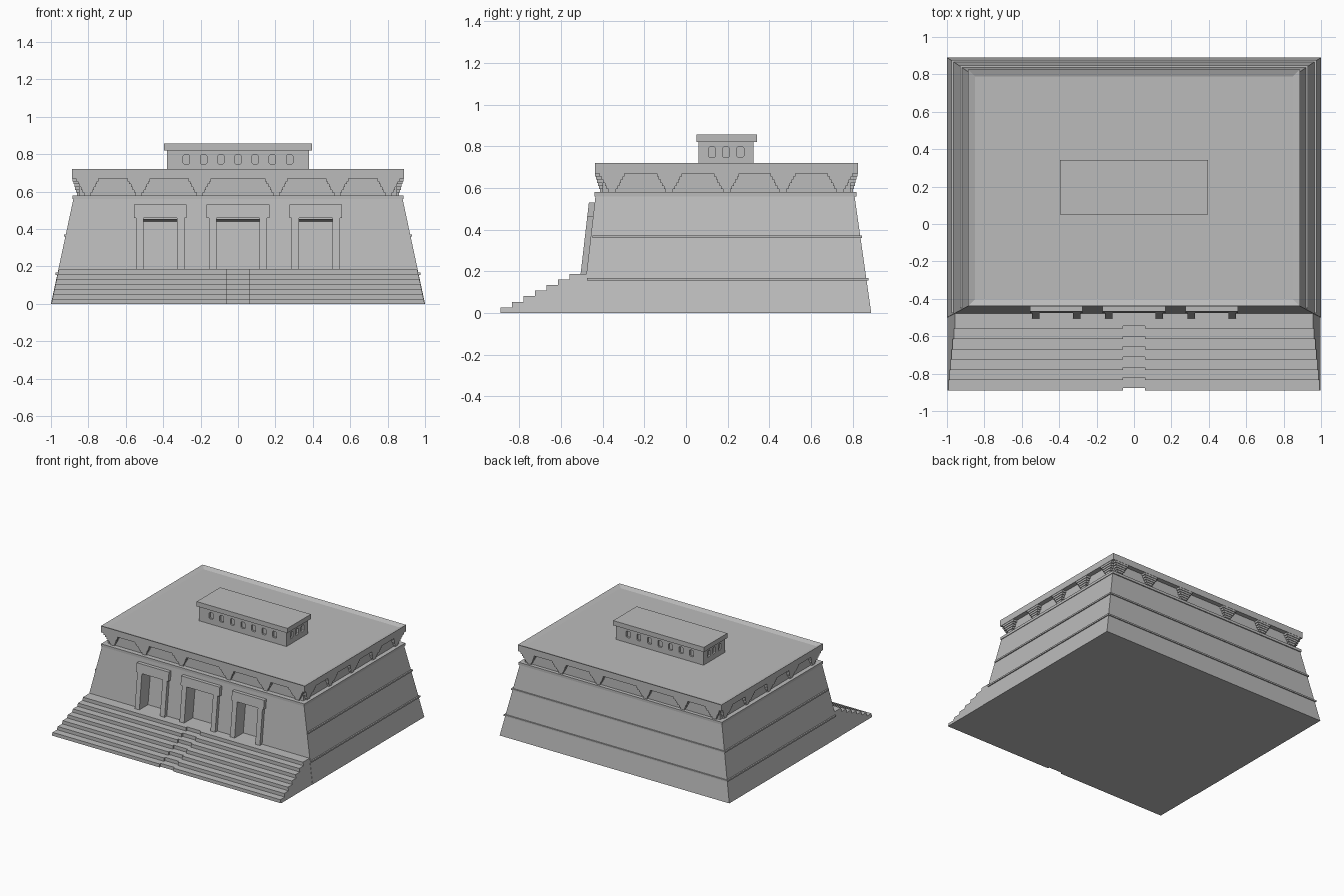
import bpy, bmesh

if "Cube" in bpy.data.objects:
    bpy.data.objects.remove(bpy.data.objects["Cube"])

stone = bpy.data.materials.new("grey_stone")
stone.diffuse_color = (0.5, 0.5, 0.5, 1)
stone.use_nodes = True
stone.node_tree.nodes["Principled BSDF"].inputs["Base Color"].default_value = stone.diffuse_color

SIDE, FRONT, BACK = 0.214, 0.116, 0.143      # wall lean per unit of height


def side_x(z): return 1 - SIDE * z
def front_y(z): return -0.5 + FRONT * z
def back_y(z): return 0.89 - BACK * z


def finish(name, bm):
    bmesh.ops.recalc_face_normals(bm, faces=bm.faces[:])
    me = bpy.data.meshes.new(name)
    bm.to_mesh(me)
    bm.free()
    me.materials.append(stone)
    ob = bpy.data.objects.new(name, me)
    bpy.context.collection.objects.link(ob)
    return ob


def loft(bm, a, b):
    """Solid between two matching outlines."""
    va = [bm.verts.new(p) for p in a]
    vb = [bm.verts.new(p) for p in b]
    bm.faces.new(va)
    bm.faces.new(vb[::-1])
    n = len(va)
    for i in range(n):
        j = (i + 1) % n
        bm.faces.new((va[i], vb[i], vb[j], va[j]))


def rect(x0, x1, y0, y1, z):
    return [(x0, y0, z), (x1, y0, z), (x1, y1, z), (x0, y1, z)]


def box(bm, x0, x1, y0, y1, z0, z1):
    loft(bm, rect(x0, x1, y0, y1, z0), rect(x0, x1, y0, y1, z1))


def leaning_box(bm, x0, x1, d0, d1, z0, z1):
    """Box following the front wall; d0 and d1 are offsets from the wall."""
    loft(bm, rect(x0, x1, front_y(z0) + d0, front_y(z0) + d1, z0),
         rect(x0, x1, front_y(z1) + d0, front_y(z1) + d1, z1))


def cut(ob, cutter):
    m = ob.modifiers.new("openings", 'BOOLEAN')
    m.operation = 'DIFFERENCE'
    m.solver = 'EXACT'
    m.object = cutter
    cutter.hide_render = True
    cutter.hide_viewport = True


# battered main walls
bm = bmesh.new()
loft(bm, *[rect(-side_x(z), side_x(z), front_y(z), back_y(z), z) for z in (0, 0.57)])
walls = finish("battered_walls", bm)

# doorways: centre, half opening, half lintel
FLOOR = 0.187
doors = [(-0.415, 0.09, 0.14), (0, 0.115, 0.168), (0.415, 0.09, 0.14)]
bm = bmesh.new()
for cx, ho, hl in doors:
    def ring(z, d0, d1, dz=0):
        r = rect(cx - ho, cx + ho, front_y(z) + d0, front_y(z) + d1, z)
        return [(x, y, zz - (dz if i > 1 else 0)) for i, (x, y, zz) in enumerate(r)]
    loft(bm, ring(FLOOR, -0.1, 0.08), ring(0.465, -0.1, 0.08, 0.025))
cut(walls, finish("doorway_cutter", bm))

# door frames
bm = bmesh.new()
for cx, ho, hl in doors:
    for s in (-1, 1):
        a, b = sorted((cx + s * ho, cx + s * (ho + 0.04)))
        leaning_box(bm, a, b, -0.028, 0.01, FLOOR, 0.46)
    leaning_box(bm, cx - hl, cx + hl, -0.028, 0.01, 0.46, 0.53)
finish("door_frames", bm)

# thin ledges on the sides and back
bm = bmesh.new()
for z, y0 in ((0.155, -0.475), (0.36, -0.45)):
    x, y = side_x(z), back_y(z)
    for s in (-1, 1):
        a, b = sorted((s * (x - 0.03), s * (x + 0.008)))
        box(bm, a, b, y0, y + 0.008, z, z + 0.012)
    box(bm, -x, x, y - 0.03, y + 0.008, z, z + 0.012)
finish("wall_ledges", bm)

# front stairs with a slightly sunken centre flight
RISE, RUN = FLOOR / 7, 0.055


def stairs(bm, x0, x1, drop):
    prof = [(-0.45, 0), (-0.89 + drop, 0)]
    for i in range(7):
        y = -0.89 + i * RUN + drop
        if i:
            prof.append((y, i * RISE))
        prof.append((y, (i + 1) * RISE))
    prof.append((-0.45, FLOOR))

    def side(x):
        return [(x * (side_x(z) - 0.002) if abs(x) == 1 else x, y, z) for y, z in prof]
    loft(bm, side(x0), side(x1))


for name, x0, x1, drop in (("left_stairs", -1, -0.06, 0), ("right_stairs", 0.06, 1, 0),
                           ("centre_stairs", -0.06, 0.06, 0.014)):
    bm = bmesh.new()
    stairs(bm, x0, x1, drop)
    finish(name, bm)

# string course and recessed frieze
bm = bmesh.new()
box(bm, -0.885, 0.885, -0.44, 0.818, 0.56, 0.58)
finish("string_course", bm)
CX, CY0, CY1 = 0.85, -0.402, 0.79
bm = bmesh.new()
box(bm, -CX, CX, CY0, CY1, 0.575, 0.675)
finish("frieze_core", bm)

# stepped brackets, widening upward
bm = bmesh.new()
N = 6
for i in range(N):
    z0 = 0.58 + 0.09 * i / N
    z1 = z0 + 0.09 / N
    t = i / (N - 1)
    h = 0.018 + 0.042 * t
    d = 0.012 + 0.022 * t
    for x in (-0.805, -0.53, -0.205, 0.205, 0.53, 0.805):
        box(bm, x - h, x + h, CY0 - d, CY0 + 0.01, z0, z1)
        box(bm, x - h, x + h, CY1 - 0.01, CY1 + d, z0, z1)
    for y in (-0.355, -0.08, 0.195, 0.465, 0.74):
        box(bm, -CX - d, -CX + 0.01, y - h, y + h, z0, z1)
        box(bm, CX - 0.01, CX + d, y - h, y + h, z0, z1)
finish("stepped_brackets", bm)

# cornice slab with a raised parapet rim
bm = bmesh.new()
box(bm, -0.887, 0.887, -0.438, 0.826, 0.67, 0.72)
bm.faces.ensure_lookup_table()
bm.normal_update()
top = max(bm.faces, key=lambda f: f.calc_center_median().z)
bmesh.ops.recalc_face_normals(bm, faces=bm.faces[:])
bmesh.ops.inset_region(bm, faces=[top], thickness=0.052)
for v in top.verts:
    v.co.z -= 0.014
finish("cornice_and_roof", bm)

# rooftop pavilion
PX, PY0, PY1 = 0.38, 0.06, 0.325
bm = bmesh.new()
box(bm, -PX, PX, PY0, PY1, 0.70, 0.825)
pavilion = finish("roof_pavilion", bm)
bm = bmesh.new()
box(bm, -0.395, 0.395, 0.05, 0.342, 0.82, 0.857)
finish("pavilion_roof", bm)

# pavilion windows with clipped corners
W, H, C, D = 0.017, 0.025, 0.006, 0.015
outline = [(-W + C, -H), (W - C, -H), (W, -H + C), (W, H - C),
           (W - C, H), (-W + C, H), (-W, H - C), (-W, -H + C)]
bm = bmesh.new()
for i in range(7):
    cx = (i - 3) * 0.092
    for y in (PY0, PY1):
        loft(bm, [(cx + u, y - D, 0.772 + v) for u, v in outline],
             [(cx + u, y + D, 0.772 + v) for u, v in outline])
for i in range(3):
    cy = 0.1925 + (i - 1) * 0.068
    for x in (-PX, PX):
        loft(bm, [(x - D, cy + u, 0.772 + v) for u, v in outline],
             [(x + D, cy + u, 0.772 + v) for u, v in outline])
cut(pavilion, finish("window_cutter", bm))
